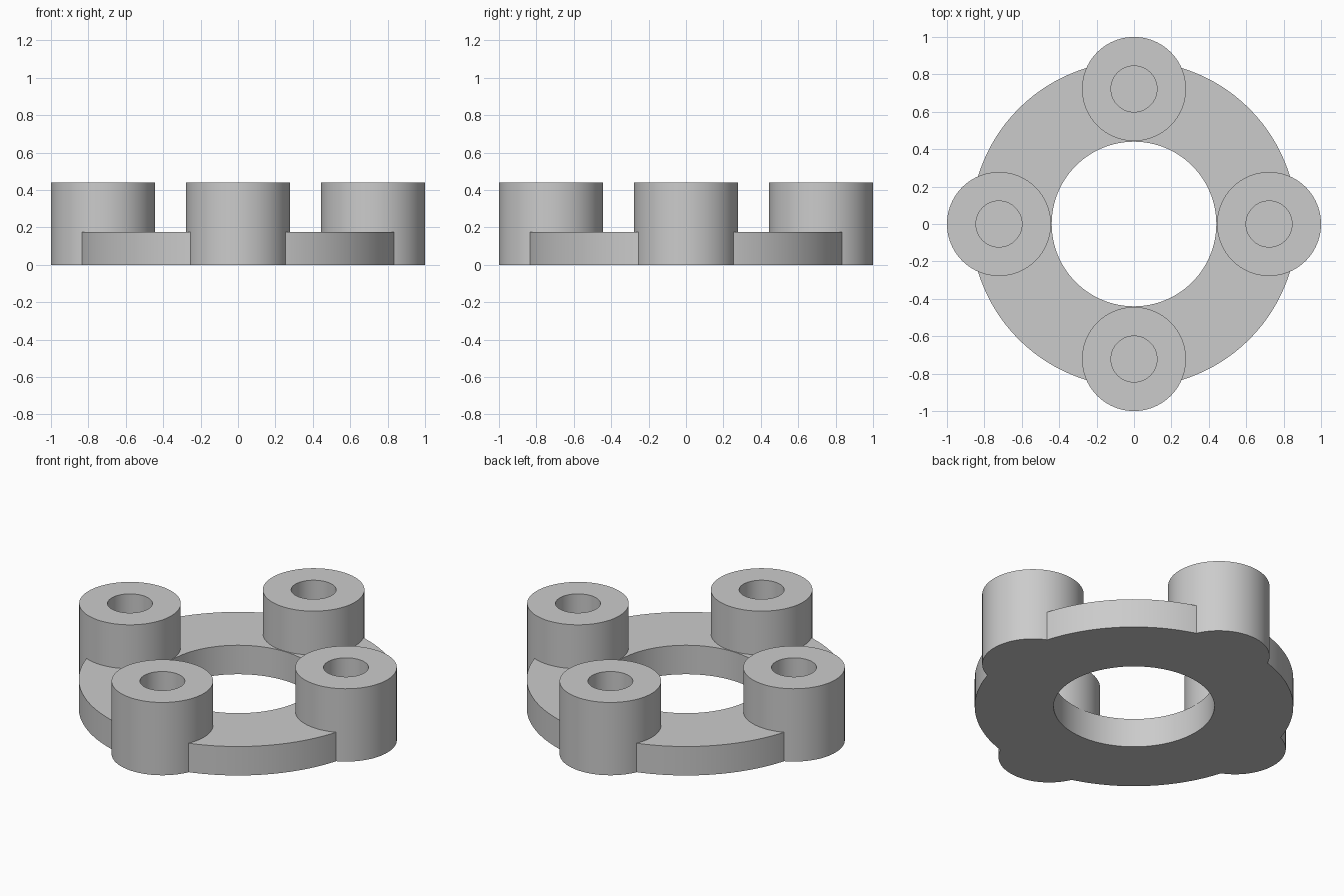
import bpy
import math

cube = bpy.data.objects.get("Cube")
if cube:
    bpy.data.objects.remove(cube, do_unlink=True)

# Main dimensions
RING_OUTER, RING_INNER, RING_TOP = 0.872, 0.44, 0.175
BOSS_OFFSET, BOSS_RADIUS, BOSS_TOP = 0.722, 0.278, 0.44
HOLE_RADIUS, HOLE_FLOOR = 0.123, 0.175

grey = bpy.data.materials.new("plain grey")
grey.use_nodes = True
colour = (0.6, 0.6, 0.6, 1)
grey.diffuse_color = colour
grey.node_tree.nodes["Principled BSDF"].inputs["Base Color"].default_value = colour


def cylinder(name, radius, bottom, top, x=0, y=0, sides=96):
    bpy.ops.mesh.primitive_cylinder_add(
        vertices=sides, radius=radius, depth=top - bottom,
        location=(x, y, (top + bottom) / 2))
    obj = bpy.context.object
    obj.name = name
    obj.data.materials.append(grey)
    return obj


def combine(target, tool, operation):
    mod = target.modifiers.new(operation.lower(), 'BOOLEAN')
    mod.operation = operation
    mod.solver = 'EXACT'
    mod.object = tool
    bpy.context.view_layer.objects.active = target
    bpy.ops.object.modifier_apply(modifier=mod.name)
    bpy.data.objects.remove(tool, do_unlink=True)


# Flat ring
flange = cylinder("ring_with_bosses", RING_OUTER, 0, RING_TOP, sides=160)

# Four bosses merged into the ring
centres = [(BOSS_OFFSET * math.cos(i * math.pi / 2),
            BOSS_OFFSET * math.sin(i * math.pi / 2)) for i in range(4)]
for x, y in centres:
    combine(flange, cylinder("boss", BOSS_RADIUS, 0, BOSS_TOP, x, y), 'UNION')

# Blind hole in each boss
for x, y in centres:
    combine(flange, cylinder("boss_hole", HOLE_RADIUS, HOLE_FLOOR, BOSS_TOP + 0.1, x, y, 64),
            'DIFFERENCE')

# Central opening
combine(flange, cylinder("central_opening", RING_INNER, -0.1, RING_TOP + 0.5, sides=128),
        'DIFFERENCE')

# Smooth walls with sharp rims
bpy.ops.object.select_all(action='DESELECT')
flange.select_set(True)
bpy.context.view_layer.objects.active = flange
bpy.ops.object.shade_smooth_by_angle(angle=math.radians(30))
